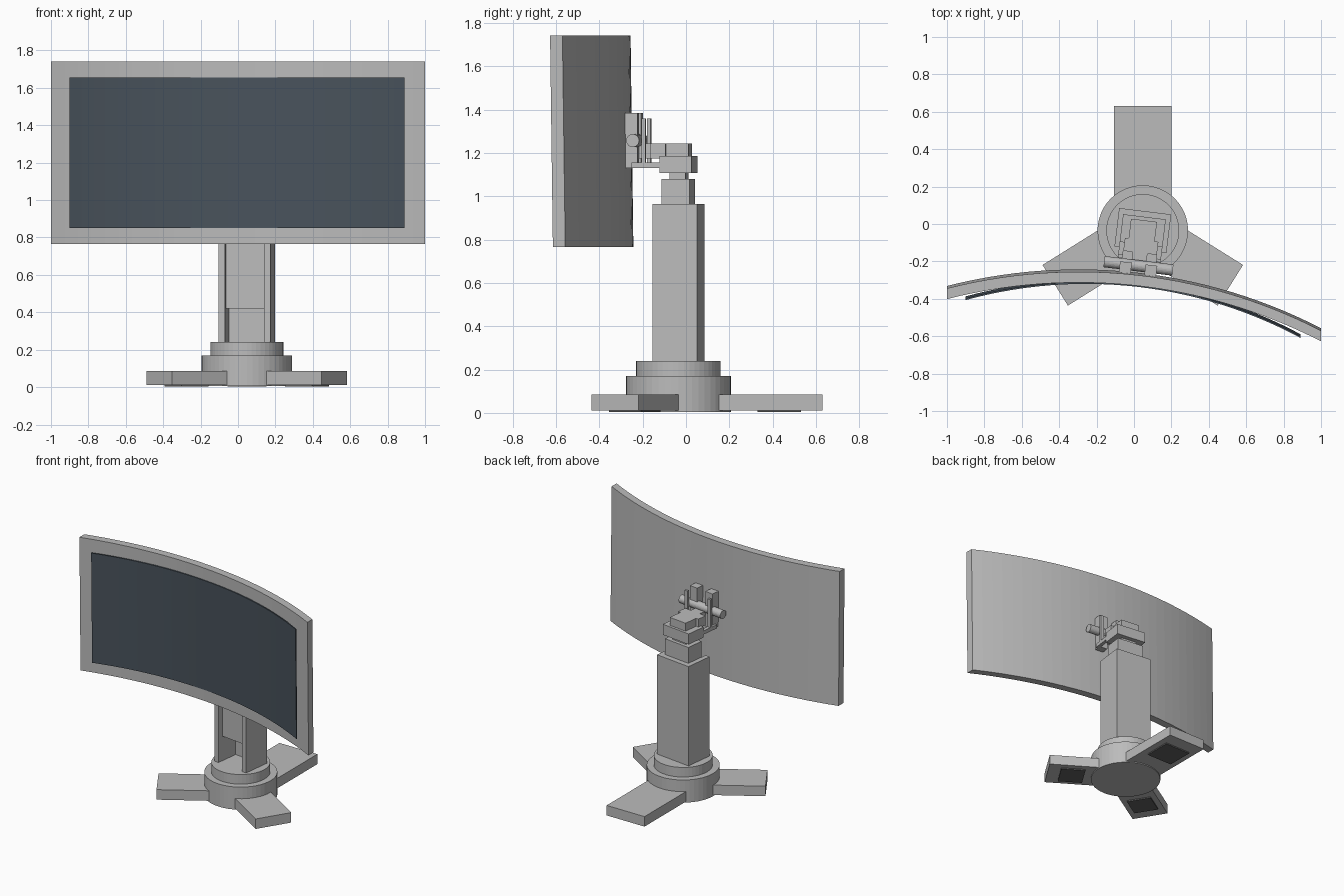
import bpy, bmesh, math
from mathutils import Matrix, Vector

if "Cube" in bpy.data.objects:
    bpy.data.objects.remove(bpy.data.objects["Cube"])


def material(name, rgb):
    m = bpy.data.materials.new(name)
    m.diffuse_color = (*rgb, 1)
    m.use_nodes = True
    m.node_tree.nodes["Principled BSDF"].inputs["Base Color"].default_value = m.diffuse_color
    return m


GREY = material("light grey", (0.5, 0.5, 0.5))
SCREEN = material("dark slate", (0.067, 0.087, 0.108))
RUBBER = material("rubber grey", (0.12, 0.12, 0.12))

CX, CY = 0.047, -0.035                      # stand axis
BASE = Matrix.Translation((CX, CY, 0))
SWIVEL = BASE @ Matrix.Rotation(math.radians(-7), 4, 'Z')


def finish(name, bm, mat):
    bmesh.ops.recalc_face_normals(bm, faces=bm.faces)
    me = bpy.data.meshes.new(name)
    bm.to_mesh(me)
    bm.free()
    me.materials.append(mat)
    ob = bpy.data.objects.new(name, me)
    bpy.context.collection.objects.link(ob)
    return ob


def prism(name, outline, z0, z1, frame, mat=GREY):
    """Extrude a plan outline from z0 to z1."""
    bm = bmesh.new()
    face = bm.faces.new([bm.verts.new((x, y, z0)) for x, y in outline])
    new = bmesh.ops.extrude_face_region(bm, geom=[face])["geom"]
    bmesh.ops.translate(bm, vec=(0, 0, z1 - z0),
                        verts=[g for g in new if isinstance(g, bmesh.types.BMVert)])
    bm.transform(frame)
    return finish(name, bm, mat)


def box(name, x0, x1, y0, y1, z0, z1, frame=SWIVEL, mat=GREY):
    return prism(name, [(x0, y0), (x1, y0), (x1, y1), (x0, y1)], z0, z1, frame, mat)


def cylinder(name, r, length, frame, sides=32):
    bm = bmesh.new()
    bmesh.ops.create_cone(bm, cap_ends=True, segments=sides, radius1=r, radius2=r, depth=length)
    bm.transform(frame)
    return finish(name, bm, GREY)


def curved_panel(name, half, sag, mid, thick, z0, z1, mat, segments=28):
    """Arc-shaped slab, turned a little sideways and leaning slightly forward."""
    radius = (half * half + sag * sag) / (2 * sag)
    turn = Matrix.Rotation(math.radians(-6.45), 3, 'Z')
    limit = math.asin(half / radius)
    front = []
    for i in range(segments + 1):
        a = limit * (2 * i / segments - 1)
        p = turn @ Vector((radius * math.sin(a), radius * (math.cos(a) - math.cos(limit)), 0))
        front.append((p.x + mid[0], p.y + mid[1]))
    back = [(x, y + thick) for x, y in reversed(front)]
    lean = Matrix.Identity(4)
    lean[1][2], lean[1][3] = -0.0133, 0.0133 * 1.255
    return prism(name, front + back, z0, z1, lean, mat)


# Round base
cylinder("base_drum", 0.242, 0.165, BASE @ Matrix.Translation((0, 0, 0.0875)), 48)
cylinder("base_collar", 0.195, 0.07, BASE @ Matrix.Translation((0, 0, 0.205)), 48)

# Three feet with rubber pads: angle, reach, half width, pad centre, pad half length
for label, deg, reach, hw, pc, ph in (("rear", 90, 0.665, 0.153, 0.465, 0.1),
                                      ("left", 212, 0.552, 0.128, 0.38, 0.085),
                                      ("right", 328, 0.552, 0.128, 0.38, 0.085)):
    f = BASE @ Matrix.Rotation(math.radians(deg), 4, 'Z')
    box(label + "_foot", 0.1, reach, -hw, hw, 0.012, 0.085, f)
    box(label + "_foot_pad", pc - ph, pc + ph, -hw * 0.68, hw * 0.68, 0.003, 0.0125, f, RUBBER)

# Channel column, open at the front, with the height slider inside
prism("column", [(-0.14, -0.104), (-0.105, -0.104), (-0.105, 0.066), (0.105, 0.066),
                 (0.105, -0.104), (0.14, -0.104), (0.14, 0.104), (-0.14, 0.104)],
      0.24, 0.965, SWIVEL)
box("height_slider", -0.104, 0.104, -0.066, 0.065, 0.42, 1.08)

# Swivel head
box("head_neck", -0.06, 0.06, -0.035, 0.04, 1.08, 1.115)
box("head_block", -0.115, 0.115, -0.075, 0.074, 1.108, 1.185)
prism("head_arm", [(-0.07, 0.055), (-0.07, -0.05), (-0.09, -0.05), (-0.09, -0.12), (-0.04, -0.12),
                   (-0.04, -0.19), (0.04, -0.19), (0.04, -0.12), (0.09, -0.12), (0.09, -0.05),
                   (0.07, -0.05), (0.07, 0.055)], 1.175, 1.243, SWIVEL)

# Tilt yoke, hinge pin and mounting uprights
for label, s in (("left", -1), ("right", 1)):
    xa, xb = sorted((s * 0.09, s * 0.115))
    box(label + "_yoke_bar", xa, xb, -0.205, -0.06, 1.13, 1.157)
    box(label + "_yoke_plate", xa, xb, -0.158, -0.14, 1.157, 1.36)
    xa, xb = sorted((s * 0.037, s * 0.1))
    box(label + "_mount_upright", xa, xb, -0.245, -0.178, 1.13, 1.385)
cylinder("hinge_pin", 0.03, 0.37, SWIVEL @ Matrix.Translation((0, -0.19, 1.257))
         @ Matrix.Rotation(math.pi / 2, 4, 'Y'), 24)

# Curved monitor: shell and display sheet
curved_panel("monitor_shell", 1.0065, 0.185, (0, -0.508), 0.057, 0.765, 1.742, GREY)
curved_panel("display_sheet", 0.902, 0.174, (-0.005, -0.503), 0.009, 0.85, 1.655, SCREEN)
